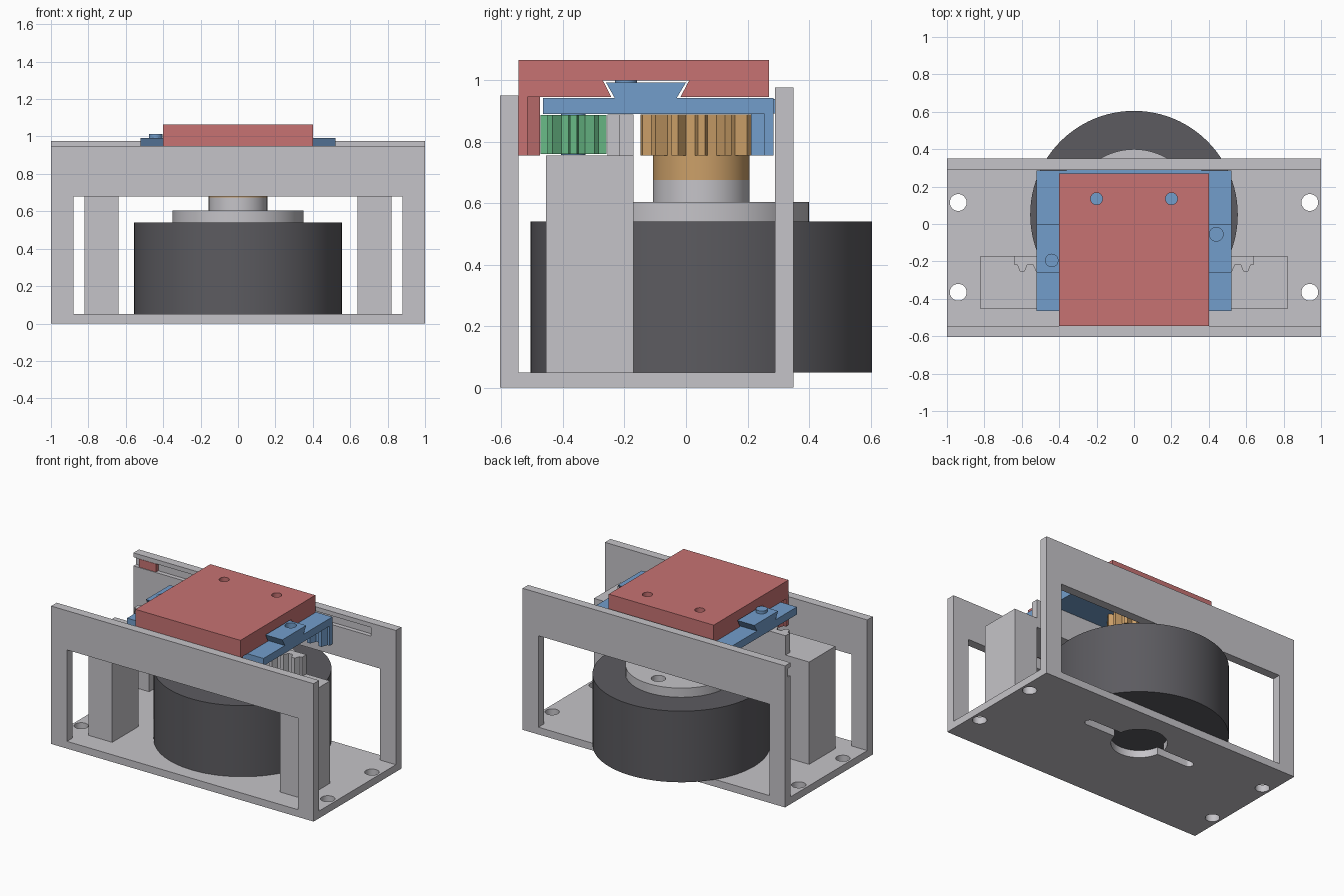
import bpy, bmesh, math
from mathutils import Vector

if "Cube" in bpy.data.objects:
    bpy.data.objects.remove(bpy.data.objects["Cube"])


def material(name, rgb):
    m = bpy.data.materials.new(name)
    m.diffuse_color = (*rgb, 1)
    m.use_nodes = True
    m.node_tree.nodes["Principled BSDF"].inputs["Base Color"].default_value = m.diffuse_color
    return m


GREY = material("light_grey", (0.56, 0.55, 0.58))
DARK = material("charcoal", (0.107, 0.105, 0.117))
RED = material("soft_red", (0.57, 0.17, 0.17))
BLUE = material("soft_blue", (0.17, 0.34, 0.60))
GREEN = material("soft_green", (0.14, 0.49, 0.24))
TAN = material("tan", (0.60, 0.35, 0.14))

# Placing a 2D profile (u, v) at depth w along each axis
PLACE = {
    "x": lambda u, v, w: (w, u, v),
    "y": lambda u, v, w: (u, w, v),
    "z": lambda u, v, w: (u, v, w),
}


def prism(name, pts, axis, a, b, mat):
    """Extrude a closed 2D profile along an axis from a to b."""
    bm = bmesh.new()
    face = bm.faces.new([bm.verts.new(PLACE[axis](u, v, a)) for u, v in pts])
    out = bmesh.ops.extrude_face_region(bm, geom=[face])
    shift = Vector(PLACE[axis](0, 0, b - a))
    bmesh.ops.translate(bm, vec=shift,
                        verts=[g for g in out["geom"] if isinstance(g, bmesh.types.BMVert)])
    bmesh.ops.recalc_face_normals(bm, faces=bm.faces)
    me = bpy.data.meshes.new(name)
    bm.to_mesh(me)
    bm.free()
    me.materials.append(mat)
    ob = bpy.data.objects.new(name, me)
    bpy.context.collection.objects.link(ob)
    return ob


def rect(u0, u1, v0, v1):
    return [(u0, v0), (u1, v0), (u1, v1), (u0, v1)]


def box(name, x0, x1, y0, y1, z0, z1, mat):
    return prism(name, rect(x0, x1, y0, y1), "z", z0, z1, mat)


def cyl(name, x, y, r, z0, z1, mat, n=64):
    pts = [(x + r * math.cos(math.tau * i / n), y + r * math.sin(math.tau * i / n))
           for i in range(n)]
    return prism(name, pts, "z", z0, z1, mat)


def gear(name, x, y, r_in, r_out, teeth, z0, z1, mat):
    pts = []
    for i in range(teeth):
        for f, r in ((-0.29, r_in), (-0.13, r_out), (0.13, r_out), (0.29, r_in)):
            a = math.tau * (i + f) / teeth
            pts.append((x + r * math.cos(a), y + r * math.sin(a)))
    return prism(name, pts, "z", z0, z1, mat)


def rack(name, half, y_back, y_root, y_tip, teeth, z0, z1, mat):
    """Straight toothed bar, symmetric about x = 0."""
    pts = [(half, y_back), (-half, y_back), (-half, y_root)]
    pitch = 2 * half / teeth
    for i in range(teeth):
        c = -half + (i + 0.5) * pitch
        for f, y in ((-0.32, y_root), (-0.14, y_tip), (0.14, y_tip), (0.32, y_root)):
            pts.append((c + f * pitch, y))
    pts.append((half, y_root))
    return prism(name, pts, "z", z0, z1, mat)


def combine(ob, others, op):
    """Apply boolean operations and remove the helpers."""
    for other in others:
        mod = ob.modifiers.new("bool", "BOOLEAN")
        mod.operation, mod.solver, mod.object = op, "EXACT", other
        bpy.context.view_layer.update()
        dg = bpy.context.evaluated_depsgraph_get()
        me = bpy.data.meshes.new_from_object(ob.evaluated_get(dg))
        ob.modifiers.clear()
        ob.data = me
        bpy.data.objects.remove(other)


# Base plate with mounting holes, centre bore and two radial slots
base = box("base_plate", -1, 1, -0.605, 0.35, 0, 0.05, GREY)
holes = [cyl("cut", x, y, 0.045, -0.1, 0.2, GREY, 32)
         for x in (-0.94, 0.94) for y in (-0.365, 0.115)]
holes.append(cyl("cut", 0, 0.05, 0.175, -0.1, 0.2, GREY))
for s in (-1, 1):
    pts = [(s * 0.1, 0.02), (s * 0.1, 0.08)]
    for i in range(9):
        a = math.pi / 2 - math.pi * i / 8
        pts.append((s * (0.40 + 0.03 * math.cos(a)), 0.05 + 0.03 * math.sin(a)))
    holes.append(prism("cut", pts, "z", -0.1, 0.2, GREY))
combine(base, holes, "DIFFERENCE")


# Walls: portal frames with one large opening
def portal(name, half, leg, z0, z_open, z1, y0, y1):
    pts = [(-half, z0), (-half, z1), (half, z1), (half, z0),
           (leg, z0), (leg, z_open), (-leg, z_open), (-leg, z0)]
    return prism(name, pts, "y", y0, y1, GREY)


portal("front_wall", 1, 0.88, 0.05, 0.68, 0.95, -0.605, -0.545)
back = portal("back_wall", 1, 0.88, 0.05, 0.68, 0.975, 0.29, 0.35)
combine(back, [box("cut", -1.1, 0.81, 0.25, 0.32, 0.885, 0.945, GREY)], "DIFFERENCE")
box("groove_stop", -0.96, -0.83, 0.291, 0.319, 0.887, 0.943, RED)

# Inner bridge on two posts, carrying the fixed rack
portal("rack_bridge", 0.82, 0.64, 0.05, 0.69, 0.755, -0.455, -0.17)
rack("fixed_rack", 0.64, -0.17, -0.218, -0.255, 15, 0.755, 0.888, GREY)

# Motor, flange with screw holes, and shaft
cyl("motor_body", 0, 0.05, 0.555, 0.05, 0.54, DARK, 96)
flange = cyl("motor_flange", 0, 0.05, 0.35, 0.54, 0.603, GREY)
combine(flange, [cyl("cut", 0.25 * math.cos(a), 0.05 + 0.25 * math.sin(a), 0.045,
                     0.56, 0.7, GREY, 32)
                 for a in (0, math.pi / 2, math.pi, 1.5 * math.pi)], "DIFFERENCE")
cyl("motor_shaft", 0, 0.05, 0.157, 0.603, 0.675, GREY)

# Drive gear and its hub
cyl("drive_hub", 0, 0.05, 0.157, 0.675, 0.757, TAN)
gear("drive_gear", 0, 0.05, 0.158, 0.2, 14, 0.755, 0.888, TAN)

# Idler pinion and its pin
gear("idler_pinion", 0, -0.366, 0.072, 0.108, 8, 0.76, 0.886, GREEN)
cyl("idler_pin", 0, -0.366, 0.04, 0.757, 0.893, BLUE, 32)

# Carriage: flat slide, dovetail rail, guide tongue and driven rack
box("carriage_slide", -0.52, 0.52, -0.465, 0.285, 0.89, 0.942, BLUE)
rail = prism("dovetail_rail", [(-0.232, 0.942), (-0.03, 0.942), (0, 0.992), (-0.26, 0.992)],
             "x", -0.52, 0.52, BLUE)
combine(rail, [cyl("cut", 0.44, -0.055, 0.037, 0.945, 1.1, BLUE, 32)], "DIFFERENCE")
box("guide_tongue", -0.36, 0.36, 0.284, 0.312, 0.892, 0.938, BLUE)
rack("carriage_rack", 0.52, 0.285, 0.255, 0.212, 12, 0.755, 0.892, BLUE)
cyl("stop_pin", -0.44, -0.195, 0.036, 0.99, 1.012, BLUE, 32)

# Top table with dovetail slot, two screw holes and a depending rack
table = prism("top_table", [(-0.545, 0.945), (-0.243, 0.945), (-0.27, 0.998), (0.01, 0.998),
                            (-0.018, 0.945), (0.27, 0.945), (0.27, 1.065), (-0.545, 1.065)],
              "x", -0.4, 0.4, RED)
combine(table, [cyl("cut", x, 0.135, 0.032, 0.9, 1.2, RED, 32) for x in (-0.2, 0.2)],
        "DIFFERENCE")
rack("table_rack", 0.4, -0.544, -0.515, -0.475, 10, 0.755, 0.945, RED)

# Smooth round walls while keeping edges sharp
for ob in bpy.context.scene.objects:
    ob.select_set(True)
    bpy.context.view_layer.objects.active = ob
bpy.ops.object.shade_smooth_by_angle(angle=math.radians(20))
